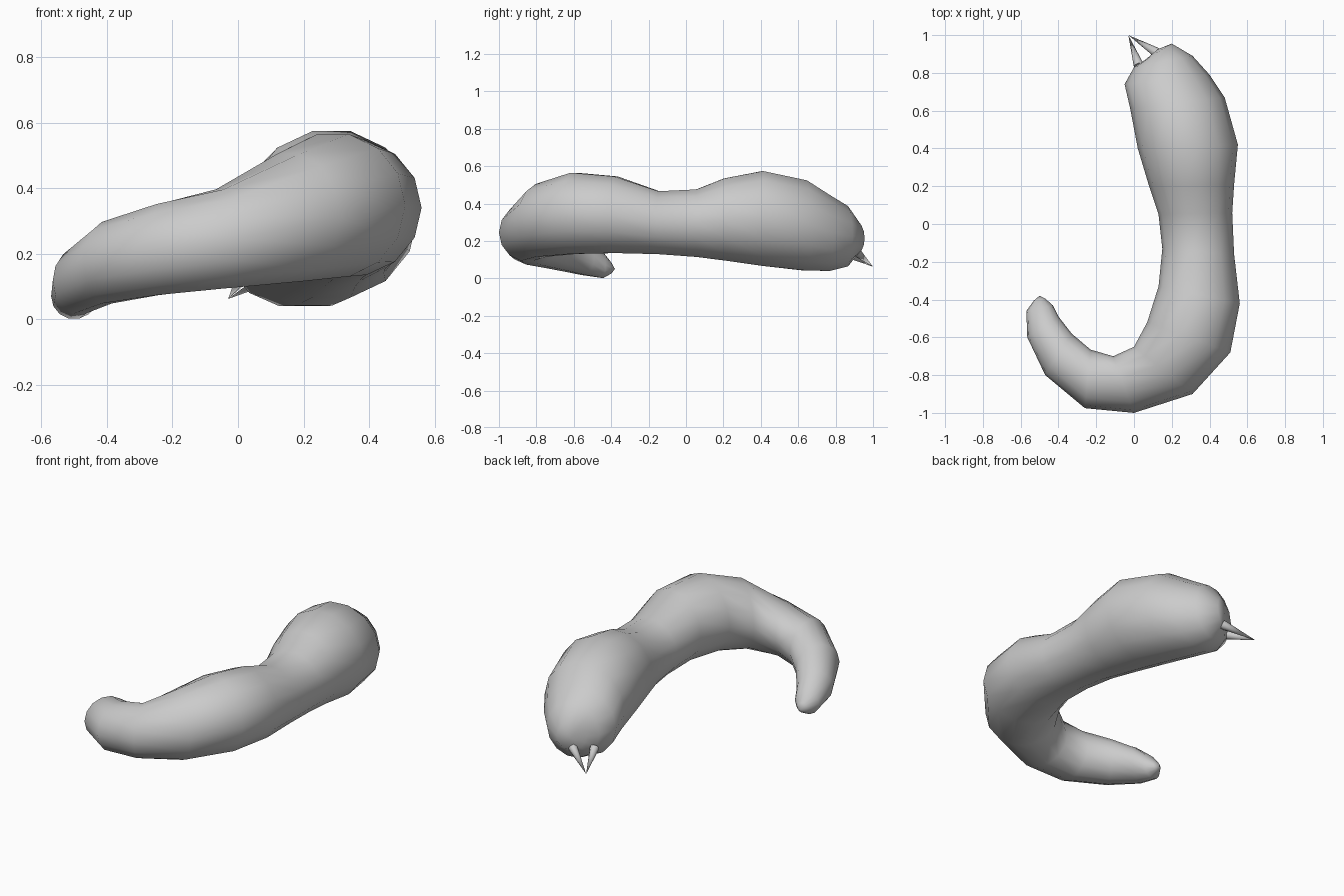
import bpy, bmesh, math
from mathutils import Vector

if "Cube" in bpy.data.objects:
    bpy.data.objects.remove(bpy.data.objects["Cube"])

SIDES = 14

# Body stations from head to tail: inner x, y, outer x, y, bottom z, top z
STATIONS = [
    (0.06, 0.87, 0.20, 0.955, 0.13, 0.30),
    (0.00, 0.83, 0.31, 0.89, 0.06, 0.39),
    (-0.05, 0.74, 0.40, 0.79, 0.035, 0.45),
    (-0.02, 0.61, 0.48, 0.67, 0.035, 0.53),
    (0.02, 0.40, 0.55, 0.42, 0.06, 0.58),
    (0.08, 0.20, 0.53, 0.21, 0.09, 0.54),
    (0.13, 0.05, 0.52, 0.06, 0.11, 0.48),
    (0.15, -0.13, 0.53, -0.16, 0.125, 0.47),
    (0.13, -0.33, 0.56, -0.42, 0.13, 0.55),
    (0.07, -0.52, 0.51, -0.68, 0.125, 0.57),
    (0.00, -0.65, 0.31, -0.90, 0.11, 0.51),
    (-0.11, -0.70, 0.00, -1.00, 0.09, 0.40),
    (-0.23, -0.665, -0.26, -0.975, 0.07, 0.355),
    (-0.33, -0.58, -0.47, -0.80, 0.045, 0.30),
    (-0.40, -0.49, -0.565, -0.60, 0.015, 0.22),
    (-0.43, -0.43, -0.57, -0.46, 0.0, 0.14),
    (-0.47, -0.395, -0.53, -0.405, 0.025, 0.085),
]


def finish(name, bm, angle):
    bmesh.ops.recalc_face_normals(bm, faces=bm.faces)
    mesh = bpy.data.meshes.new(name)
    bm.to_mesh(mesh)
    bm.free()
    ob = bpy.data.objects.new(name, mesh)
    bpy.context.collection.objects.link(ob)
    bpy.ops.object.select_all(action='DESELECT')
    ob.select_set(True)
    bpy.context.view_layer.objects.active = ob
    bpy.ops.object.shade_smooth_by_angle(angle=math.radians(angle))
    return ob


def skin(name, rings, start, end, angle=80):
    """Join equal rings of points into a tube closed by two end points."""
    bm = bmesh.new()
    loops = [[bm.verts.new(p) for p in ring] for ring in rings]
    n = len(loops[0])
    for a, b in zip(loops, loops[1:]):
        for i in range(n):
            j = (i + 1) % n
            bm.faces.new((a[i], a[j], b[j], b[i]))
    for loop, point in ((loops[0], start), (loops[-1], end)):
        tip = bm.verts.new(point)
        for i in range(n):
            bm.faces.new((loop[i], loop[(i + 1) % n], tip))
    return finish(name, bm, angle)


# Curled grub body
rings = []
for ix, iy, ox, oy, zb, zt in STATIONS:
    mid = Vector(((ix + ox) / 2, (iy + oy) / 2, (zb + zt) / 2))
    side = Vector(((ox - ix) / 2, (oy - iy) / 2, 0))
    up = Vector((0, 0, (zt - zb) / 2))
    rings.append([mid + side * math.cos(2 * math.pi * k / SIDES)
                  + up * math.sin(2 * math.pi * k / SIDES) for k in range(SIDES)])
skin("body", rings, (0.125, 0.925, 0.21), (-0.50, -0.38, 0.05))

# Pair of fangs meeting at one point below the face
tip = Vector((-0.03, 1.0, 0.062))
for label, base in (("left_fang", Vector((0.025, 0.84, 0.145))),
                    ("right_fang", Vector((0.125, 0.905, 0.145)))):
    axis = (tip - base).normalized()
    u = axis.cross(Vector((0, 0, 1))).normalized()
    v = axis.cross(u)
    ring = [base + 0.027 * (u * math.cos(k * math.pi / 4) + v * math.sin(k * math.pi / 4))
            for k in range(8)]
    skin(label, [ring], base - axis * 0.01, tip, 60)
